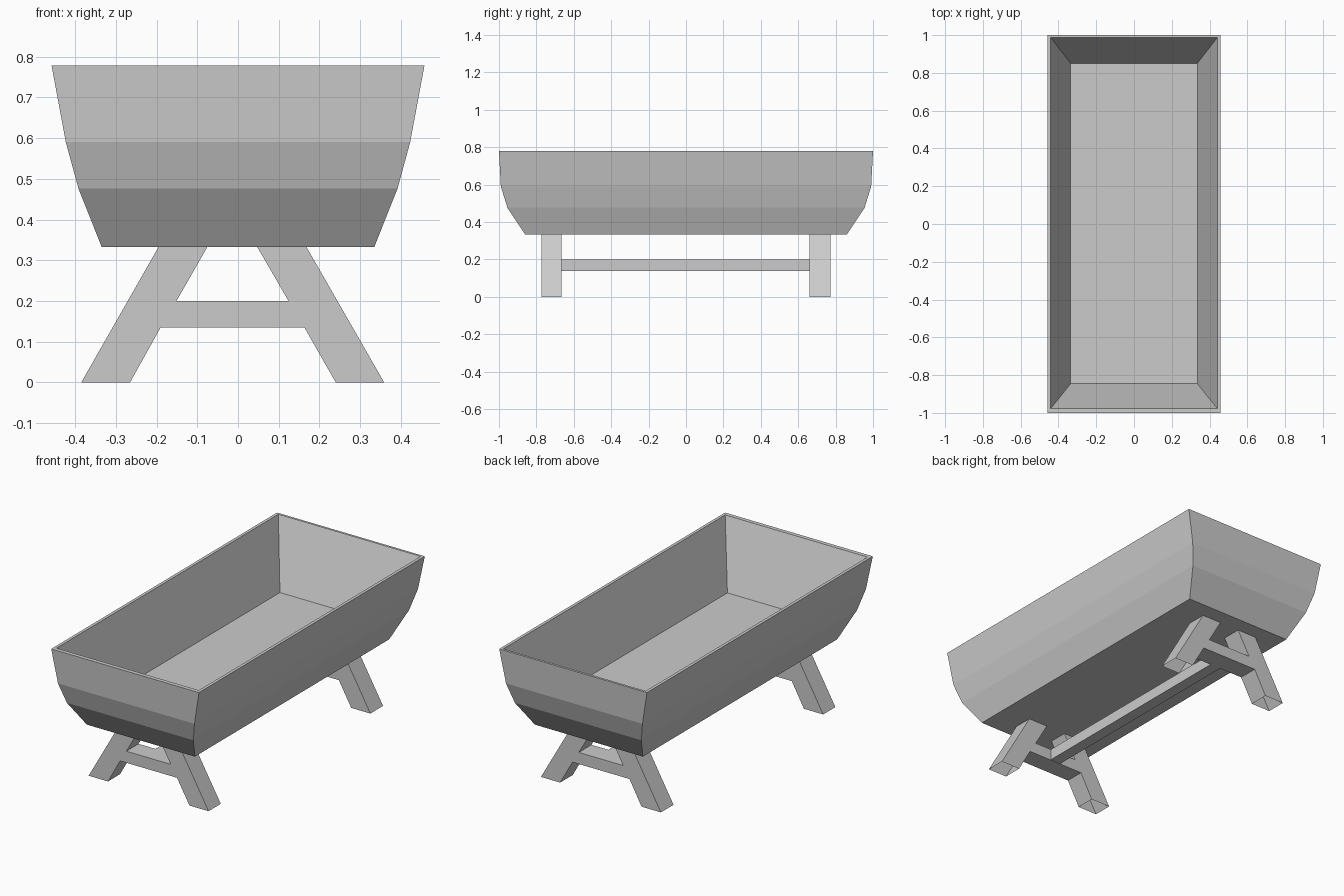
import bpy, bmesh

if "Cube" in bpy.data.objects:
    bpy.data.objects.remove(bpy.data.objects["Cube"])


def finish(bm, name):
    bmesh.ops.recalc_face_normals(bm, faces=bm.faces[:])
    me = bpy.data.meshes.new(name)
    bm.to_mesh(me)
    bm.free()
    ob = bpy.data.objects.new(name, me)
    bpy.context.collection.objects.link(ob)
    return ob


def extrude_profile(name, pts, y0, y1, keep):
    """Extrude an (x, z) outline along y; keep(face) decides which faces stay."""
    bm = bmesh.new()
    a = [bm.verts.new((x, y0, z)) for x, z in pts]
    b = [bm.verts.new((x, y1, z)) for x, z in pts]
    bm.faces.new(a)
    bm.faces.new(b[::-1])
    for i in range(len(pts)):
        j = (i + 1) % len(pts)
        bm.faces.new((a[i], b[i], b[j], a[j]))
    bmesh.ops.recalc_face_normals(bm, faces=bm.faces[:])
    drop = [f for f in bm.faces if not keep(f)]
    bmesh.ops.delete(bm, geom=drop, context='FACES')
    return finish(bm, name)


# Trough: rectangular rings up the outside, over the rim, down to the inner floor
# (half width, front y, back y, z)
rings = [(0.335, -0.86, 0.86, 0.333), (0.392, -0.955, 0.955, 0.476),
         (0.423, -0.99, 0.99, 0.59), (0.458, -1.0, 1.0, 0.778),
         (0.441, -0.977, 0.987, 0.778), (0.335, -0.845, 0.85, 0.42)]
bm = bmesh.new()
loops = [[bm.verts.new(p) for p in ((-w, f, z), (w, f, z), (w, b, z), (-w, b, z))]
         for w, f, b, z in rings]
for lo, hi in zip(loops, loops[1:]):
    for i in range(4):
        j = (i + 1) % 4
        bm.faces.new((lo[i], lo[j], hi[j], hi[i]))
bm.faces.new(loops[0][::-1])
bm.faces.new(loops[-1])
finish(bm, "trough")

# A-frame legs with a flush cross bar; feet and tops are open
TOP = 0.333
outline = [(-0.385, 0), (-0.265, 0), (-0.19, 0.135), (0.163, 0.135),
           (0.24, 0), (0.359, 0), (0.168, TOP), (0.047, TOP),
           (0.124, 0.2), (-0.151, 0.2), (-0.075, TOP), (-0.195, TOP)]


def not_cap(f):
    zs = [v.co.z for v in f.verts]
    return not (max(zs) < 0.001 or min(zs) > TOP - 0.001)


for name, y0, y1 in (("front_legs", -0.773, -0.665), ("back_legs", 0.66, 0.772)):
    extrude_profile(name, outline, y0, y1, not_cap)

# Long stretcher joining both leg frames
extrude_profile("stretcher", [(-0.046, 0.137), (0.02, 0.137), (0.02, 0.2), (-0.046, 0.2)],
                -0.665, 0.66, lambda f: abs(f.normal.y) < 0.5)
